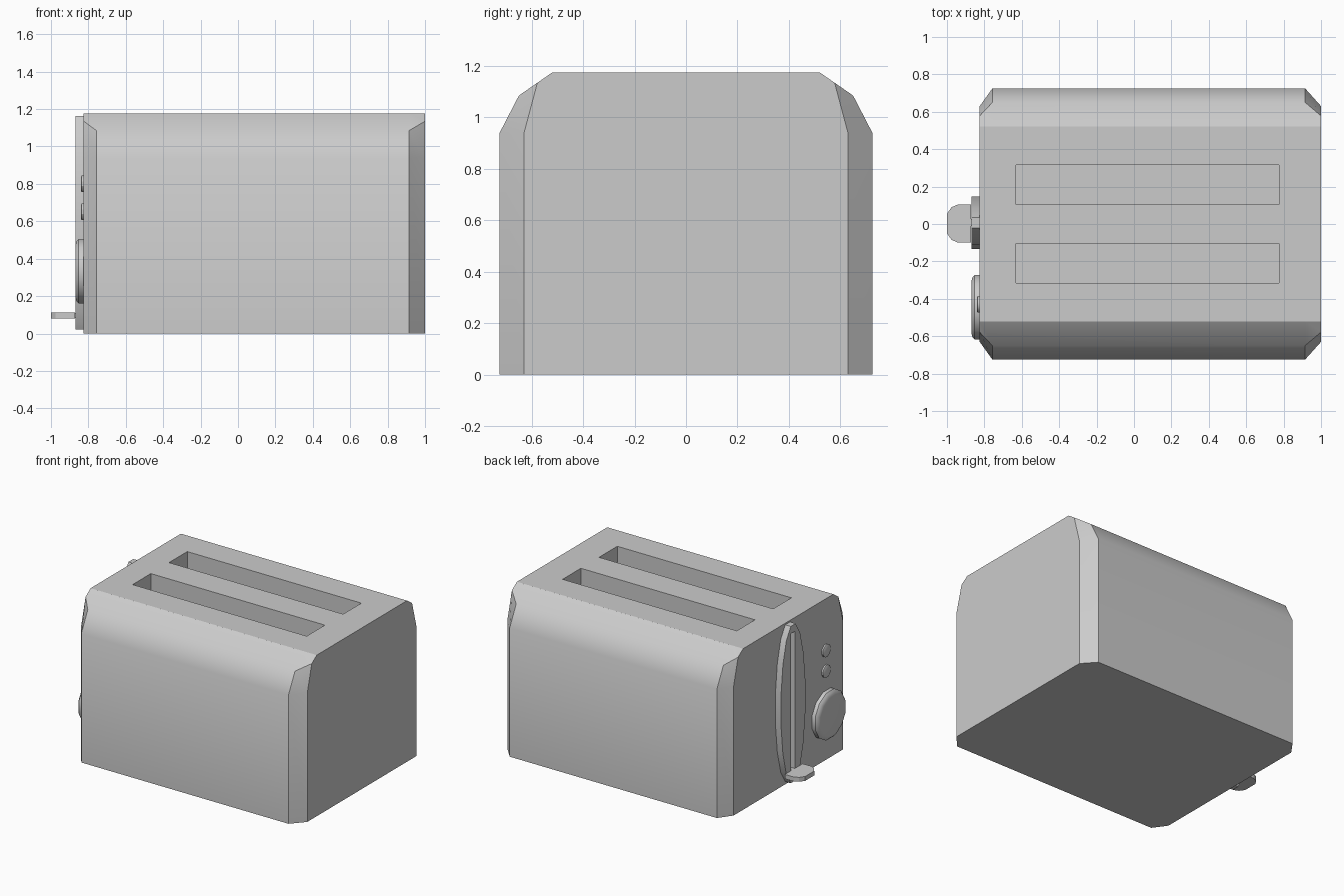
import bpy, bmesh, math

if "Cube" in bpy.data.objects:
    bpy.data.objects.remove(bpy.data.objects["Cube"])

END = -0.825  # x of the control end face


def make(name, bm, smooth=None):
    bmesh.ops.recalc_face_normals(bm, faces=bm.faces[:])
    me = bpy.data.meshes.new(name)
    bm.to_mesh(me)
    bm.free()
    ob = bpy.data.objects.new(name, me)
    bpy.context.collection.objects.link(ob)
    if smooth:
        bpy.ops.object.select_all(action='DESELECT')
        ob.select_set(True)
        bpy.context.view_layer.objects.active = ob
        bpy.ops.object.shade_smooth_by_angle(angle=math.radians(smooth))
    return ob


def loft(name, rings, smooth=None):
    """Skin a list of closed rings and cap both ends."""
    bm = bmesh.new()
    rows = [[bm.verts.new(p) for p in r] for r in rings]
    n = len(rows[0])
    for a, b in zip(rows, rows[1:]):
        for i in range(n):
            j = (i + 1) % n
            bm.faces.new((a[i], a[j], b[j], b[i]))
    bm.faces.new(rows[0])
    bm.faces.new(rows[-1])
    return make(name, bm, smooth)


def box(name, x, y, z):
    ring = lambda h: [(x[0], y[0], h), (x[1], y[0], h), (x[1], y[1], h), (x[0], y[1], h)]
    return loft(name, [ring(z[0]), ring(z[1])])


def oval(x, cy, cz, ry, rz, n):
    return [(x, cy + ry * math.sin((i + .5) * math.tau / n),
             cz + rz * math.cos((i + .5) * math.tau / n)) for i in range(n)]


def cut(ob, cutter):
    m = ob.modifiers.new("cut", 'BOOLEAN')
    m.operation, m.solver, m.object = 'DIFFERENCE', 'EXACT', cutter
    cutter.hide_render = True
    cutter.hide_set(True)


def section(x, half):
    return [(x, y, z) for y, z in half] + [(x, -y, z) for y, z in reversed(half)]


# Body: chamfered end profile and full-width middle profile
end_half = [(.63, 0), (.63, .94), (.578, 1.135), (.52, 1.175)]
mid_half = [(.725, 0), (.725, .94), (.65, 1.085), (.52, 1.175)]
body = loft("body", [section(END, end_half), section(-.757, mid_half),
                     section(.915, mid_half), section(1, end_half)], 30)

# Bread slots
for side, y in (("back", .21), ("front", -.21)):
    cut(body, box(side + "_slot_cutter", (-.63, .775), (y - .105, y + .105), (.35, 1.4)))

# Oval lever track with its vertical slot
track = loft("lever_track", [oval(x, .007, .592, .143, .583, 16) for x in (END + .002, -.87)], 30)
cut(track, box("track_slot_cutter", (-1, -.7), (-.015, .03), (.08, 1.11)))

# Lever paddle and stem
paddle = [(-.872, .105), (-.94, .105), (-.975, .09), (-1, .055),
          (-1, -.05), (-.975, -.085), (-.94, -.1), (-.872, -.1)]
loft("lever", [[(x, y, z) for x, y in paddle] for z in (.08, .112)])
box("lever_stem", (-.88, END), (-.012, .027), (.082, .11))

# Round dial with softened rim
dial = [(END + .002, .178), (-.852, .178), (-.864, .165), (-.87, .14)]
loft("dial", [oval(x, -.445, .333, r, r, 12) for x, r in dial], 40)

# Two push buttons
for i, z in enumerate((.65, .80)):
    loft("button_%d" % (i + 1),
         [oval(x, -.43, z, r, r, 12) for x, r in ((END + .002, .046), (-.836, .046), (-.84, .038))], 30)
